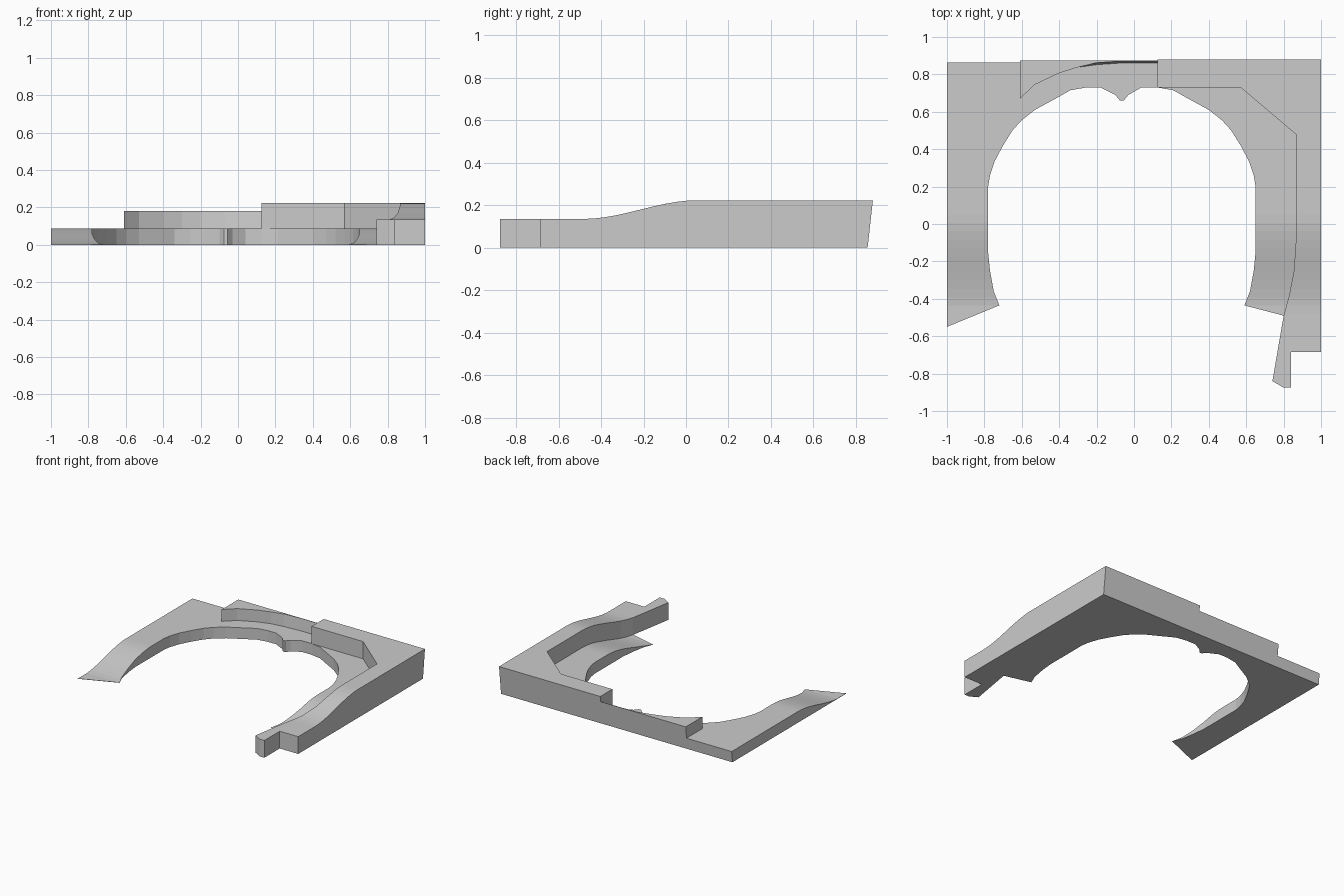
import bpy, bmesh

if "Cube" in bpy.data.objects:
    bpy.data.objects.remove(bpy.data.objects["Cube"])

BACK, AXIS = 0.855, -0.065      # back line at floor level, mirror axis of the opening
CUT_LOW, CUT_HIGH = -0.48, 0.05  # y range of the sloping section


def ease(y):
    t = min(1, max(0, (y - CUT_LOW) / (CUT_HIGH - CUT_LOW)))
    return 0.0875 * t * t * (3 - 2 * t)


# Top height of each region: floor, back shelf, side rim
HEIGHTS = [lambda y: max(0.002, ease(y)), lambda y: 0.18, lambda y: 0.135 + ease(y)]

# Half outline of the arched opening, mirrored for the other side
arch = [(-.72, -.435), (-.75, -.36), (-.77, -.25), (-.78, -.15), (-.78, .2),
        (-.77, .26), (-.745, .335), (-.70, .42), (-.65, .50), (-.60, .555),
        (-.53, .61), (-.42, .67), (-.34, .715), (-.255, .73)]
arch_right = [(2 * AXIS - x, y) for x, y in reversed(arch)]
notch = [(-.18, .73), (-.10, .69), (-.075, .66), (-.055, .66), (-.03, .69), (.04, .73)]

# Shelf edge and inner rim edge
shelf_edge = [(-.61, .67), (-.53, .745), (-.4, .807), (-.3, .838), (-.2, .842),
              (-.07, .851), (.125, .852)]
rim_edge = [(.57, .73), (.865, .48), (.865, -.1), (.855, -.25), (.83, -.38), (.80, -.49)]

floor_left = arch + notch + [arch_right[0]] + shelf_edge[::-1] + [
    (-.61, BACK), (-1, BACK), (-1, -.55)]
floor_right = arch_right + rim_edge[::-1]
shelf = shelf_edge + [(.125, BACK), (-.61, BACK)]
rim = [(.125, BACK), (.125, .852), arch_right[0]] + rim_edge + [
    (.74, -.84), (.80, -.875), (.84, -.875), (.84, -.685), (1, -.685), (1, BACK)]

# Flat plan with shared edges, sliced across the slope
plan = bmesh.new()
shared = {}


def plan_vert(p):
    key = (round(p[0], 3), round(p[1], 3))
    if key not in shared:
        shared[key] = plan.verts.new((*key, 0))
    return shared[key]


for region, outline in ((0, floor_left), (0, floor_right), (1, shelf), (2, rim)):
    f = plan.faces.new([plan_vert(p) for p in outline])
    f.material_index = region
    f.normal_update()
    if f.normal.z < 0:
        f.normal_flip()
STEPS = 12
for i in range(STEPS + 1):
    y = CUT_LOW + (CUT_HIGH - CUT_LOW) * i / STEPS
    bmesh.ops.bisect_plane(plan, geom=plan.verts[:] + plan.edges[:] + plan.faces[:],
                           dist=1e-5, plane_co=(0, y, 0), plane_no=(0, 1, 0))

# Raise every region to its height, with walls where heights differ
solid = bmesh.new()


def add_face(points):
    # the back face leans outward with height
    solid.faces.new([solid.verts.new((x, y + (0.111 * z if y > 0.84 else 0), z))
                     for x, y, z in points])


for f in plan.faces:
    top = HEIGHTS[f.material_index]
    pts = [v.co for v in f.verts]
    add_face([(p.x, p.y, top(p.y)) for p in pts])
    add_face([(p.x, p.y, 0) for p in reversed(pts)])
    for loop in f.loops:
        a, b = loop.vert.co, loop.link_loop_next.vert.co
        others = [g for g in loop.edge.link_faces if g != f]
        low = HEIGHTS[others[0].material_index] if others else (lambda y: 0)
        if top(a.y) > low(a.y) + 1e-5:
            add_face([(a.x, a.y, low(a.y)), (b.x, b.y, low(b.y)),
                      (b.x, b.y, top(b.y)), (a.x, a.y, top(a.y))])
bmesh.ops.remove_doubles(solid, verts=solid.verts[:], dist=1e-4)

mesh = bpy.data.meshes.new("arched_base_with_rim")
solid.to_mesh(mesh)
plan.free()
solid.free()
bpy.context.collection.objects.link(bpy.data.objects.new("arched_base_with_rim", mesh))
